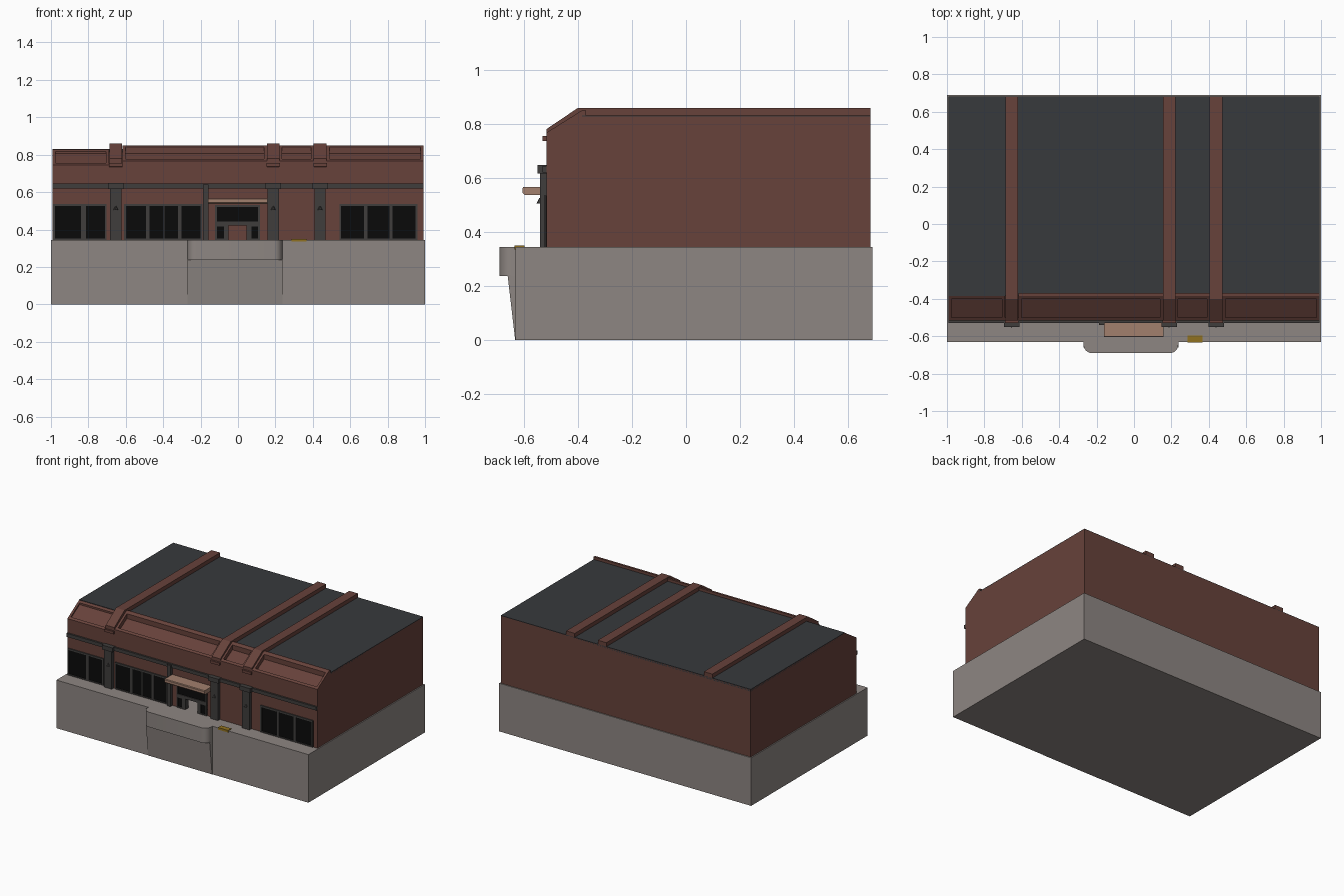
import bpy, bmesh, math

if "Cube" in bpy.data.objects:
    bpy.data.objects.remove(bpy.data.objects["Cube"])

def material(name, r, g, b):
    m = bpy.data.materials.new(name)
    m.diffuse_color = (r, g, b, 1)
    m.use_nodes = True
    m.node_tree.nodes["Principled BSDF"].inputs["Base Color"].default_value = m.diffuse_color
    return m

STONE = material("stone", .27, .24, .225)
BRICK = material("brick", .135, .054, .043)
ROOF = material("roofing", .038, .041, .045)
METAL = material("dark_metal", .05, .047, .045)
GLASS = material("dark_glass", .003, .003, .003)
TAN = material("tan", .36, .215, .155)
YELLOW = material("yellow", .28, .165, .014)

def prism(name, pts, a, b, mat, axis='x'):
    """Extrude a profile: (y, z) points along x, or (x, y) points along z."""
    place = (lambda p, t: (t, p[0], p[1])) if axis == 'x' else (lambda p, t: (p[0], p[1], t))
    bm = bmesh.new()
    lo = [bm.verts.new(place(p, a)) for p in pts]
    hi = [bm.verts.new(place(p, b)) for p in pts]
    bm.faces.new(lo)
    bm.faces.new(hi[::-1])
    n = len(pts)
    for i in range(n):
        bm.faces.new((lo[i], lo[(i + 1) % n], hi[(i + 1) % n], hi[i]))
    bmesh.ops.recalc_face_normals(bm, faces=bm.faces)
    me = bpy.data.meshes.new(name)
    bm.to_mesh(me)
    bm.free()
    me.materials.append(mat)
    ob = bpy.data.objects.new(name, me)
    bpy.context.collection.objects.link(ob)
    return ob

def box(name, x0, x1, y0, y1, z0, z1, mat):
    return prism(name, [(y0, z0), (y1, z0), (y1, z1), (y0, z1)], x0, x1, mat)

W, F, B, G = .992, -.517, .683, .345   # half width, front, back, ground level

# Plinth with rounded landing and tapered support below it
box("plinth", -1, 1, -.63, .69, 0, G, STONE)
L, R, r = -.27, .237, .045
arc = [i * math.pi / 12 for i in range(7)]
landing = [(L, -.62)]
landing += [(L + r - r * math.cos(t), -.69 + r - r * math.sin(t)) for t in arc]
landing += [(R - r + r * math.sin(t), -.69 + r - r * math.cos(t)) for t in arc]
landing += [(R, -.62)]
ob = prism("landing", landing, .238, G, STONE, 'z')
bpy.context.view_layer.objects.active = ob
ob.select_set(True)
bpy.ops.object.shade_smooth_by_angle()
prism("landing_support", [(-.62, 0), (-.632, 0), (-.66, .24), (-.62, .24)], L, R, STONE)
box("tactile_strip", .285, .365, -.634, -.597, .335, .35, YELLOW)

# Hollow building shell
side = [(F, G), (B, G), (B, .828), (-.385, .828), (-.385, .815), (F, .735)]
for s in (-1, 1):
    prism("side_wall", side, s * W, s * (W - .02), BRICK)
box("back_wall", -W, W, B - .02, B, G, .828, BRICK)
box("front_wall_left", -W, -.055, F, -.49, G, .53, BRICK)
box("front_wall_right", .05, W, F, -.49, G, .53, BRICK)
box("door_head_wall", -.055, .05, F, -.49, .43, .53, BRICK)
prism("front_fascia", [(F, .53), (-.49, .53), (-.49, .70), (-.385, .78), (-.385, .815), (F, .735)],
      -W, W, BRICK)
box("flat_roof", -W, W, -.385, B, .815, .831, ROOF)
box("string_course", -W, W, -.53, F, .62, .645, METAL)

# Sloped parapet bays: raised frame around a sunken panel
def bay(x0, x1, h):
    a, b = (F, .745 + h), (-.385, .828 + h)
    def at(t, d=0):
        return (a[0] + t * (b[0] - a[0]), a[1] + t * (b[1] - a[1]) + d)
    end = [a, b, (b[0] + .015, b[1]), (b[0] + .015, .80), (-.385, .80), (F, .72)]
    prism("parapet_end", end, x0, x0 + .016, BRICK)
    prism("parapet_end", end, x1 - .016, x1, BRICK)
    prism("parapet_bottom_rail", [at(0), at(.12), at(.12, -.04), (F, .72)], x0, x1, BRICK)
    prism("parapet_top_rail", [at(.88), b, end[2], end[3], at(.88, -.045)], x0, x1, BRICK)

for x0, x1, h in [(-W, -.69, 0), (-.617, .155, .022), (.22, .405, .022), (.472, W, .022)]:
    bay(x0, x1, h)

# Roof ribs with feet, and the columns under them
rib = [(F, .74), (F, .78), (-.40, .859), (B, .859), (B, .82), (-.38, .82), (-.49, .74)]
for x in (-.654, .188, .439):
    prism("roof_rib", rib, x - .034, x + .034, BRICK)
    box("rib_foot", x - .036, x + .036, -.53, -.50, .737, .756, BRICK)
    box("column", x - .03, x + .03, -.54, F, G, .62, METAL)
    box("column_capital", x - .042, x + .042, -.55, F, .617, .648, METAL)
    bpy.ops.mesh.primitive_cone_add(vertices=8, radius1=.013, radius2=.003, depth=.02,
                                    location=(x, -.54, .515))
    lamp = bpy.context.object
    lamp.name = "column_lamp"
    lamp.data.materials.append(METAL)
box("slim_column", -.187, -.158, -.54, F, G, .64, METAL)

# Windows: glass with a frame and mullions (centre, width)
def window(x0, x1, z0, z1, mullions):
    box("window_glass", x0, x1, -.519, -.51, z0, z1, GLASS)
    for x, w in [(x0 + .005, .01), (x1 - .005, .01)] + mullions:
        box("window_mullion", x - w / 2, x + w / 2, -.524, -.51, z0, z1, METAL)
    box("window_head", x0, x1, -.524, -.51, z1 - .008, z1 + .004, METAL)
    box("window_sill", x0, x1, -.524, -.51, z0, z0 + .008, METAL)

window(-.988, -.702, G, .533, [(-.827, .026)])
window(-.61, -.19, G, .533, [(-.482, .02), (-.396, .006), (-.311, .02)])
window(.542, .96, G, .533, [(.684, .018), (.818, .018)])

# Entrance: transom, side lights, open doorway, canopy
window(-.122, .118, .435, .528, [])
window(-.122, -.055, G, .425, [(-.07, .012)])
window(.05, .118, G, .425, [(.065, .012)])
box("door_rail", -.122, .118, -.524, -.51, .422, .438, METAL)
for x0, x1 in ((-.061, -.051), (.046, .056)):
    box("door_jamb", x0, x1, -.524, -.49, G, .43, METAL)
prism("canopy", [(-.51, .537), (-.596, .537), (-.605, .545), (-.605, .562), (-.601, .567), (-.51, .567)],
      -.16, .157, TAN)
